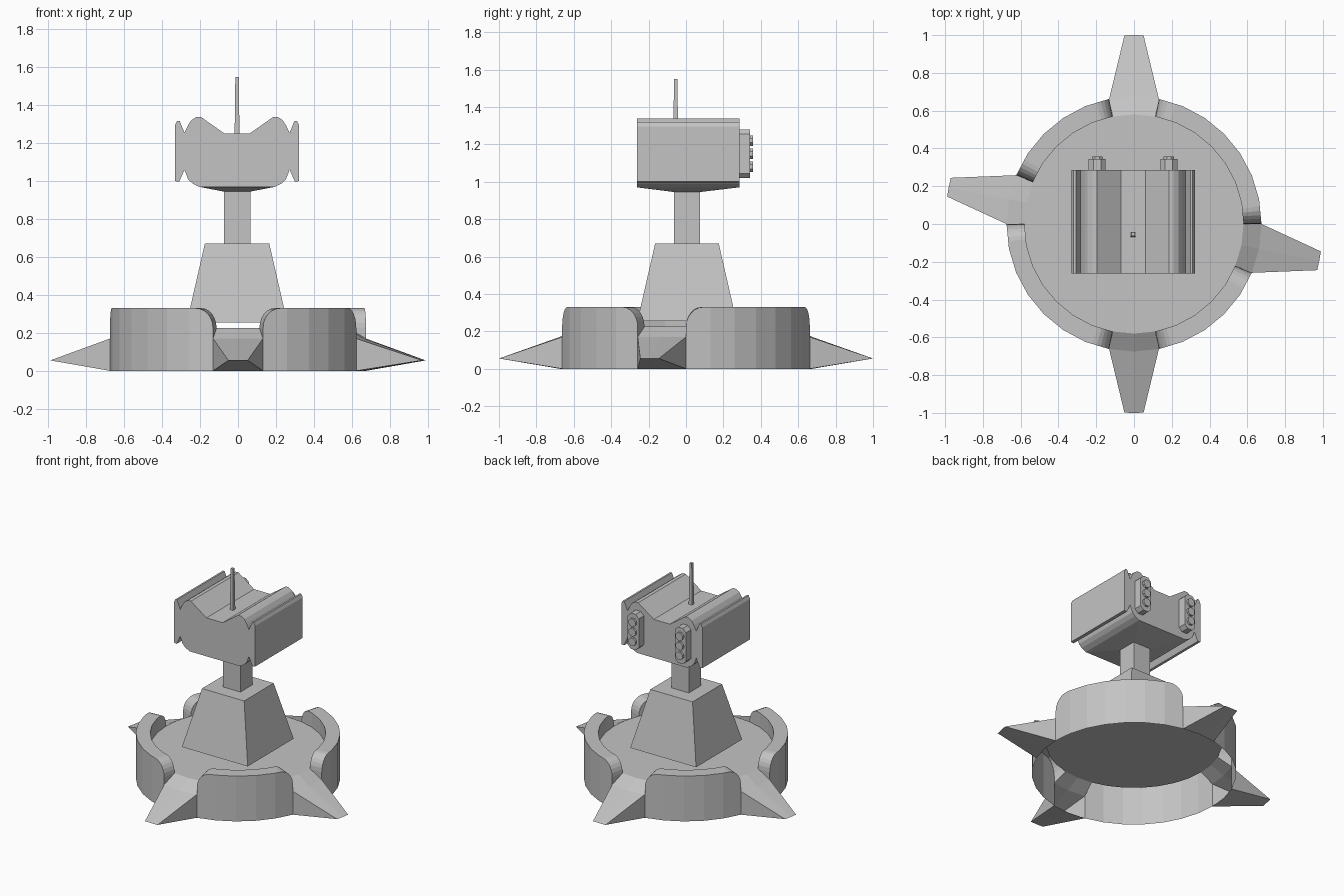
import bpy, bmesh, math
from mathutils import Matrix, Vector

if "Cube" in bpy.data.objects:
    bpy.data.objects.remove(bpy.data.objects["Cube"], do_unlink=True)

gray = bpy.data.materials.new("plain gray")
gray.use_nodes = True
COLOR = (0.55, 0.55, 0.55, 1)
gray.diffuse_color = COLOR
gray.node_tree.nodes["Principled BSDF"].inputs["Base Color"].default_value = COLOR

STEP = 11.25                      # one side of the 32-sided ring
R_OUT, R_IN = 0.675, 0.58
FLOOR, RIM, ROOT, TIP = 0.225, 0.33, 0.17, 0.055
CX, CY = -0.005, 0.005            # axis of the turret


def finish(bm, name, closed=True):
    bmesh.ops.remove_doubles(bm, verts=bm.verts, dist=0.0005)
    if closed:
        bmesh.ops.recalc_face_normals(bm, faces=bm.faces)
    mesh = bpy.data.meshes.new(name)
    bm.to_mesh(mesh)
    bm.free()
    mesh.materials.append(gray)
    ob = bpy.data.objects.new(name, mesh)
    bpy.context.collection.objects.link(ob)
    return ob


def on_ring(r, deg, z):
    """Point on the flat-sided ring, also between its corners."""
    r *= math.cos(math.radians(STEP / 2)) / math.cos(math.radians(deg % STEP - STEP / 2))
    return Vector((r * math.cos(math.radians(deg)), r * math.sin(math.radians(deg)), z))


def skin(bm, columns):
    """Quads between neighbouring rows of points, skipping collapsed corners."""
    for a, b in zip(columns, columns[1:]):
        for i in range(len(a) - 1):
            pts = []
            for p in (a[i], b[i], b[i + 1], a[i + 1]):
                if all((p - q).length > 0.0005 for q in pts):
                    pts.append(p)
            if len(pts) > 2:
                bm.faces.new([bm.verts.new(p) for p in pts])


def prism(name, profile, start, end, to_point):
    """Extrude a closed 2D profile between two depths."""
    bm = bmesh.new()
    rings = [[bm.verts.new(to_point(u, v, d)) for u, v in profile] for d in (start, end)]
    for ring in rings:
        bm.faces.new(ring)
    n = len(profile)
    for i in range(n):
        j = (i + 1) % n
        bm.faces.new((rings[0][i], rings[0][j], rings[1][j], rings[1][i]))
    return finish(bm, name)


def taper(name, bottom, top, z0, z1, center=(CX, CY)):
    """Four-sided block; bottom and top are (x0, x1, y0, y1) around center."""
    bm = bmesh.new()
    rings = []
    for (x0, x1, y0, y1), z in ((bottom, z0), (top, z1)):
        rings.append([bm.verts.new((center[0] + x, center[1] + y, z))
                      for x, y in ((x0, y0), (x1, y0), (x1, y1), (x0, y1))])
    bm.faces.new(rings[0])
    bm.faces.new(rings[1])
    for i in range(4):
        j = (i + 1) % 4
        bm.faces.new((rings[0][i], rings[0][j], rings[1][j], rings[1][i]))
    return finish(bm, name)


def square(h):
    return (-h, h, -h, h)


# Floor sheet of the base
bm = bmesh.new()
bm.faces.new([bm.verts.new(on_ring(R_IN, i * STEP, FLOOR)) for i in range(32)])
finish(bm, "base_floor", closed=False)

# Hollow wall sections with rounded ends, open underneath
ROUND = 8.0
for k, (a0, a1) in enumerate(((0, 7), (9, 14), (16, 23), (25, 30))):
    start, end = a0 * STEP, a1 * STEP
    ends = [(0, ROOT)]
    for i in range(7):
        t = math.pi / 2 * i / 6
        ends.append((ROUND * (1 - math.cos(t)), FLOOR + (RIM - FLOOR) * math.sin(t)))
    rows = [(start + d, z) for d, z in ends]
    rows += [(i * STEP, RIM) for i in range(a0 + 1, a1)]
    rows += [(end - d, z) for d, z in reversed(ends)]
    bm = bmesh.new()
    skin(bm, [[on_ring(R_OUT, a, 0), on_ring(R_OUT, a, z),
               on_ring(R_IN, a, max(z, FLOOR)), on_ring(R_IN, a, FLOOR)] for a, z in rows])
    finish(bm, f"base_wall_{k + 1}")

# Spikes filling the gaps between the walls
for k, mid in enumerate((8, 15, 24, 31)):
    columns = []
    for side in (-1, 0, 1):
        a = (mid + side) * STEP
        tip = math.radians(mid * STEP + side * 2.9)
        point = Vector((math.cos(tip), math.sin(tip), TIP))
        columns.append([on_ring(R_IN, a, FLOOR), on_ring(R_OUT, a, ROOT),
                        point, on_ring(R_OUT, a, 0)])
    bm = bmesh.new()
    skin(bm, columns)
    for c in (columns[0], columns[-1]):
        bm.faces.new([bm.verts.new(p) for p in c[1:]])
    finish(bm, f"base_spike_{k + 1}")

# Pedestal and neck
taper("pedestal", square(0.265), square(0.17), 0.255, 0.67)
taper("neck", square(0.07), square(0.07), 0.67, 0.95)

# Head: mirrored profile run front to back
half = [(0.065, 1.25), (0.19, 1.338), (0.215, 1.338), (0.24, 1.322), (0.258, 1.295),
        (0.277, 1.255), (0.303, 1.318), (0.316, 1.318), (0.327, 1.295),
        (0.327, 1.0), (0.305, 0.997), (0.277, 1.06), (0.258, 1.01),
        (0.235, 0.988), (0.2, 0.97)]
profile = half + [(-x, z) for x, z in reversed(half)]
BACK = 0.285
prism("head", profile, -0.263, BACK, lambda u, v, d: (CX + u, d, v))

# Shallow wedge under the head, narrowing to the neck
taper("head_underside", square(0.07), (-0.2, 0.2, -0.268, 0.28), 0.945, 0.97)

# Rear pods, each with three round studs
W, H, C = 0.045, 0.13, 0.025
octagon = [(W, H - C), (W - C, H), (C - W, H), (-W, H - C),
           (-W, C - H), (C - W, -H), (W - C, -H), (W, C - H)]
stud = [(0.03 * math.cos(i * math.pi / 4 + math.pi / 8),
         0.03 * math.sin(i * math.pi / 4 + math.pi / 8)) for i in range(8)]
for side, label in ((1, "left"), (-1, "right")):
    x = CX + side * 0.19
    prism(f"{label}_pod", octagon, BACK - 0.01, 0.343,
          lambda u, v, d: (x + u, d, 1.15 + v))
    for k in (-1, 0, 1):
        prism(f"{label}_pod_stud_{k + 2}", stud, 0.34, 0.358,
              lambda u, v, d: (x + u, d, 1.15 + 0.07 * k + v))

# Antenna
taper("antenna", square(0.013), square(0.009), 1.24, 1.55, (CX, -0.055))
